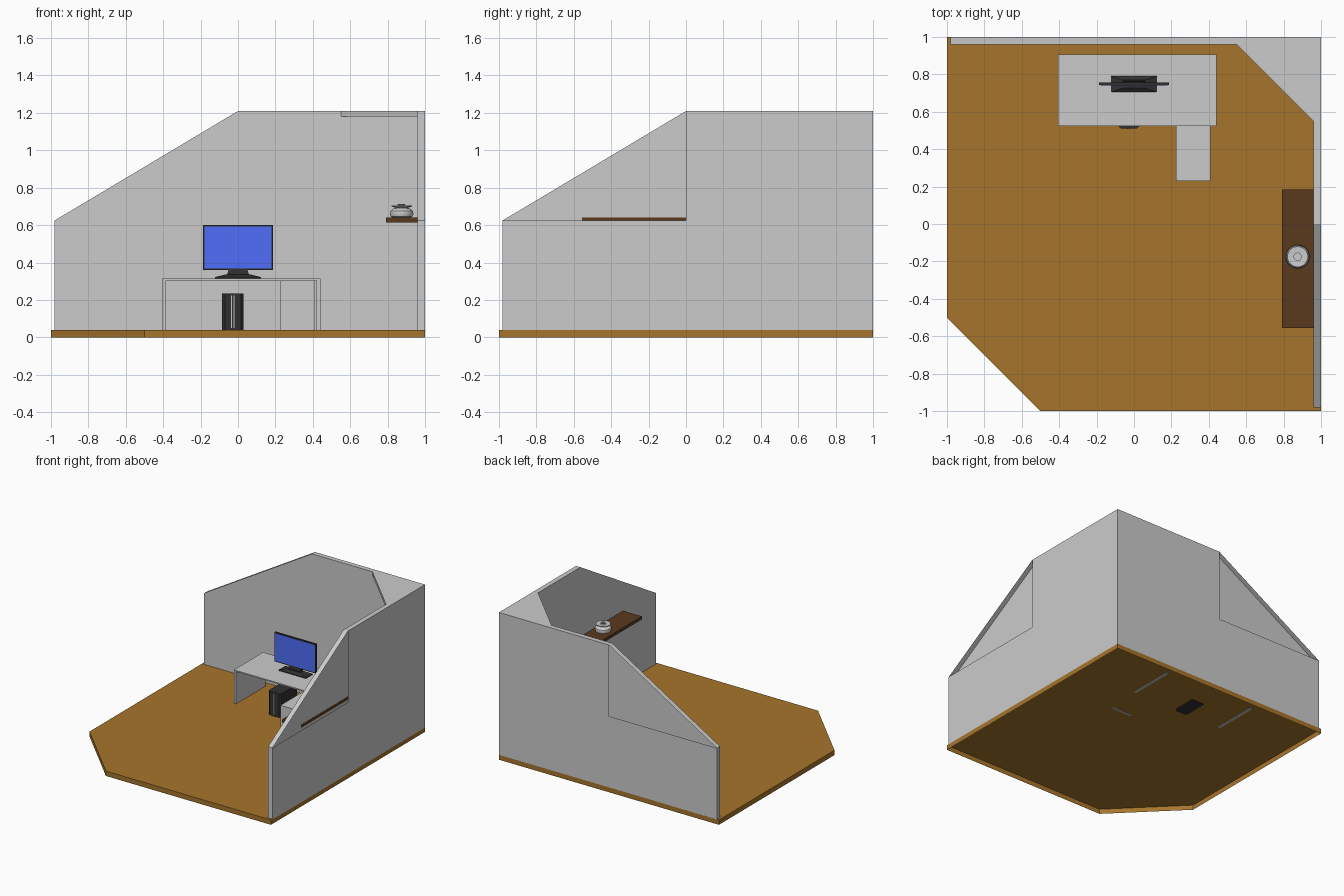
import bpy, bmesh, math

if "Cube" in bpy.data.objects:
    bpy.data.objects.remove(bpy.data.objects["Cube"])


def material(name, rgb):
    m = bpy.data.materials.new(name)
    m.diffuse_color = (*rgb, 1)
    m.use_nodes = True
    m.node_tree.nodes["Principled BSDF"].inputs["Base Color"].default_value = m.diffuse_color
    return m


FLOOR = material("floor_wood", (0.38, 0.178, 0.025))
SHELF = material("dark_wood", (0.10, 0.042, 0.012))
BLACK = material("black_plastic", (0.03, 0.03, 0.03))
BLUE = material("screen_blue", (0.08, 0.155, 0.95))


def mesh_object(name, verts, faces, mat=None):
    me = bpy.data.meshes.new(name)
    me.from_pydata(verts, [], faces)
    ob = bpy.data.objects.new(name, me)
    bpy.context.collection.objects.link(ob)
    if mat:
        me.materials.append(mat)
    return ob


def fix_normals(ob):
    bm = bmesh.new()
    bm.from_mesh(ob.data)
    bmesh.ops.recalc_face_normals(bm, faces=bm.faces)
    bm.to_mesh(ob.data)
    bm.free()


def prism(name, outline, z0, z1, mat=None, bottom=True, taper=1.0):
    """Extrude an xy outline upward; taper scales the top."""
    n = len(outline)
    cx = sum(p[0] for p in outline) / n
    cy = sum(p[1] for p in outline) / n
    verts = [(x, y, z0) for x, y in outline]
    verts += [(cx + (x - cx) * taper, cy + (y - cy) * taper, z1) for x, y in outline]
    faces = [tuple(range(n, 2 * n))]
    faces += [(i, (i + 1) % n, n + (i + 1) % n, n + i) for i in range(n)]
    if bottom:
        faces.append(tuple(reversed(range(n))))
    return mesh_object(name, verts, faces, mat)


def box(name, x, y, z, mat=None, taper=1.0):
    outline = [(x[0], y[0]), (x[1], y[0]), (x[1], y[1]), (x[0], y[1])]
    return prism(name, outline, z[0], z[1], mat, taper=taper)


def lathe(name, profile, centre, sides=32):
    verts, faces = [], []
    for r, z in profile:
        for i in range(sides):
            a = 2 * math.pi * i / sides
            verts.append((centre[0] + r * math.cos(a), centre[1] + r * math.sin(a), z))
    for k in range(len(profile) - 1):
        for i in range(sides):
            j = (i + 1) % sides
            faces.append((k * sides + i, k * sides + j, (k + 1) * sides + j, (k + 1) * sides + i))
    faces.append(tuple(reversed(range(sides))))
    faces.append(tuple(range((len(profile) - 1) * sides, len(profile) * sides)))
    return mesh_object(name, verts, faces)


def wall(name, end, place):
    """Sloped wall whose outer skin stops below the slope, leaving a hollow there."""
    prof = [(-0.98, 0.035), (-0.98, 0.625), (0, 1.21), (end, 1.21), (end, 0.035)]
    verts = [place(u, 0.96, z) for u, z in prof] + [place(u, 1.0, z) for u, z in prof]
    verts.append(place(0, 1.0, 0.625))
    faces = [(0, 1, 2, 3, 4), (5, 6, 10, 7, 8, 9)]
    faces += [(i, (i + 1) % 5, 5 + (i + 1) % 5, 5 + i) for i in range(5)]
    fix_normals(mesh_object(name, verts, faces))


# Floor: shallow tray open underneath, one corner cut off
prism("floor", [(-0.5, -1), (1, -1), (1, 1), (-1, 1), (-1, -0.5)], 0, 0.04, FLOOR, bottom=False)

# Walls and the triangular brace in the upper corner
wall("back_wall", 1.0, lambda u, t, z: (u, t, z))
wall("right_wall", 0.96, lambda u, t, z: (t, u, z))
prism("corner_brace", [(0.55, 0.96), (0.96, 0.55), (0.96, 0.96)], 1.18, 1.21)

# Desk with panel legs and a side extension
box("desk_top", (-0.405, 0.44), (0.525, 0.905), (0.305, 0.315))
box("desk_left_leg", (-0.405, -0.385), (0.525, 0.905), (0.035, 0.305))
box("desk_right_leg", (0.42, 0.44), (0.525, 0.905), (0.035, 0.305))
box("extension_top", (0.225, 0.41), (0.23, 0.54), (0.295, 0.305))
box("extension_leg", (0.225, 0.41), (0.23, 0.245), (0.035, 0.295))

# Monitor
box("monitor_case", (-0.187, 0.187), (0.742, 0.757), (0.36, 0.60), BLACK)
box("monitor_screen", (-0.18, 0.18), (0.740, 0.743), (0.368, 0.593), BLUE)
box("monitor_neck", (-0.06, 0.06), (0.74, 0.765), (0.33, 0.375), BLACK, taper=0.75)
box("monitor_base", (-0.123, 0.123), (0.705, 0.79), (0.315, 0.322), BLACK)
box("monitor_base_slope", (-0.123, 0.123), (0.705, 0.79), (0.322, 0.337), BLACK, taper=0.5)

# Computer tower with chamfered front and centre strips
prism("tower_case", [(-0.085, 0.525), (-0.07, 0.51), (0.015, 0.51), (0.03, 0.525),
                     (0.03, 0.72), (-0.085, 0.72)], 0.035, 0.235, BLACK)
for side, x in (("left", -0.034), ("right", -0.021)):
    box(f"tower_{side}_strip", (x - 0.003, x + 0.003), (0.507, 0.512), (0.05, 0.225))

# Wall shelf, just piercing the inner wall skin
box("shelf", (0.79, 0.961), (-0.555, 0.185), (0.615, 0.64), SHELF)

# Lidded pot
pot = lathe("lidded_pot", [(0.04, 0.638), (0.057, 0.645), (0.063, 0.66), (0.06, 0.675),
                           (0.045, 0.688), (0.03, 0.692), (0.055, 0.70), (0.055, 0.704),
                           (0.022, 0.702), (0.016, 0.706), (0.022, 0.712), (0.012, 0.712),
                           (0.012, 0.706)], (0.875, -0.175))
bpy.context.view_layer.objects.active = pot
pot.select_set(True)
bpy.ops.object.shade_smooth_by_angle(angle=math.radians(35))
